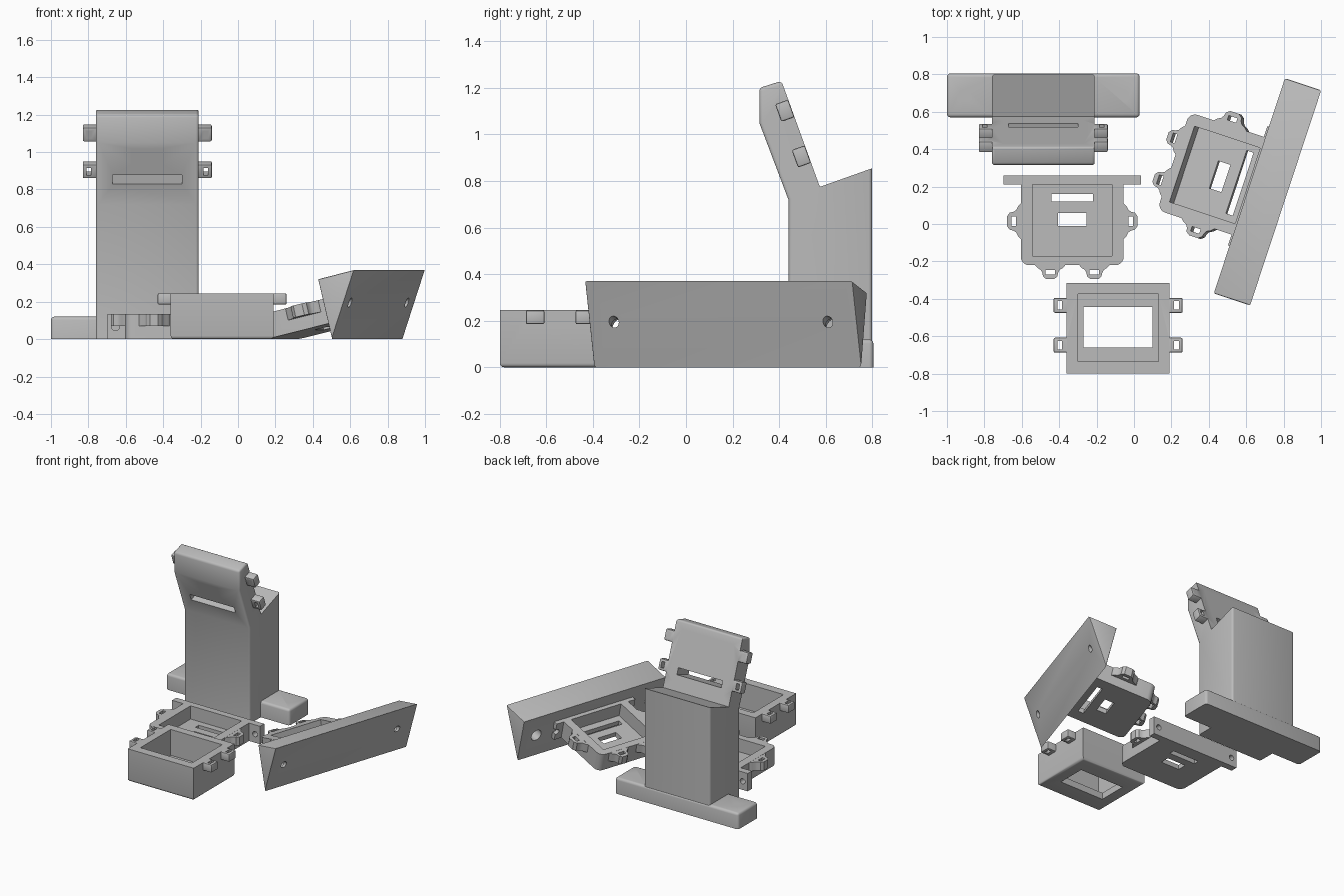
import bpy, bmesh, math
from mathutils import Matrix, Vector

if "Cube" in bpy.data.objects:
    bpy.data.objects.remove(bpy.data.objects["Cube"])

grey = bpy.data.materials.new("light_grey")
grey.diffuse_color = (0.5, 0.5, 0.5, 1)
grey.use_nodes = True
grey.node_tree.nodes["Principled BSDF"].inputs["Base Color"].default_value = grey.diffuse_color


def finish(bm, name, matrix=None):
    """Turn a bmesh into an object, placed with an optional matrix."""
    if matrix is not None:
        bm.transform(matrix)
    bmesh.ops.recalc_face_normals(bm, faces=bm.faces)
    me = bpy.data.meshes.new(name)
    bm.to_mesh(me)
    bm.free()
    me.materials.append(grey)
    ob = bpy.data.objects.new(name, me)
    bpy.context.collection.objects.link(ob)
    return ob


def prism(name, pts, z0, z1, matrix=None, bevel=0, segs=3, pick=None):
    """Extrude an XY outline from z0 to z1; pick chooses which edges to round."""
    bm = bmesh.new()
    face = bm.faces.new([bm.verts.new((x, y, z0)) for x, y in pts])
    res = bmesh.ops.extrude_face_region(bm, geom=[face])
    bmesh.ops.translate(bm, vec=(0, 0, z1 - z0),
                        verts=[v for v in res["geom"] if isinstance(v, bmesh.types.BMVert)])
    if bevel:
        edges = [e for e in bm.edges
                 if pick is None or pick((e.verts[0].co + e.verts[1].co) / 2,
                                         (e.verts[1].co - e.verts[0].co).normalized())]
        bmesh.ops.bevel(bm, geom=edges, offset=bevel, segments=segs, affect='EDGES', profile=0.5)
    return finish(bm, name, matrix)


def box(name, x0, x1, y0, y1, z0, z1, matrix=None, **kw):
    return prism(name, [(x0, y0), (x1, y0), (x1, y1), (x0, y1)], z0, z1, matrix, **kw)


def rod(name, a, b, r):
    a, b = Vector(a), Vector(b)
    bm = bmesh.new()
    bmesh.ops.create_cone(bm, cap_ends=True, segments=32, radius1=r, radius2=r, depth=(b - a).length)
    turn = (b - a).to_track_quat('Z', 'Y').to_matrix().to_4x4()
    return finish(bm, name, Matrix.Translation((a + b) / 2) @ turn)


def combine(ob, others, op):
    """Apply a boolean with every object in the list, then drop them."""
    for o in others:
        m = ob.modifiers.new("bool", 'BOOLEAN')
        m.operation, m.solver, m.object = op, 'EXACT', o
        bpy.context.view_layer.update()
        dg = bpy.context.evaluated_depsgraph_get()
        me = bpy.data.meshes.new_from_object(ob.evaluated_get(dg))
        ob.modifiers.clear()
        ob.data = me
        bpy.data.objects.remove(o)
    ob.data.materials.clear()
    ob.data.materials.append(grey)
    return ob


def smooth(ob):
    bpy.ops.object.select_all(action='DESELECT')
    ob.select_set(True)
    bpy.context.view_layer.objects.active = ob
    bpy.ops.object.shade_smooth_by_angle(angle=math.radians(32))


def basis(x, y, z, origin):
    return Matrix.Translation(origin) @ Matrix((x, y, z)).transposed().to_4x4()


def clips(half, rows, top, matrix):
    """Slotted side clips on both sides, hanging below local height top."""
    out = []
    for s in (-1, 1):
        for y in rows:
            xs = sorted((s * (half - 0.01), s * (half + 0.07)))
            hs = sorted((s * (half + 0.025), s * (half + 0.05)))
            c = box("clip", *xs, y - 0.04, y + 0.04, top - 0.06, top, matrix, bevel=0.008, segs=2)
            h = box("slot", *hs, y - 0.022, y + 0.022, top - 0.1, top + 0.04, matrix)
            out.append(combine(c, [h], 'DIFFERENCE'))
    return out


# ---- tower stand: column with leaning head, foot, back pocket and clips
side = [(0.44, 0), (0.8, 0), (0.8, 0.855), (0.575, 0.775), (0.41, 1.23),
        (0.315, 1.20), (0.315, 1.05), (0.44, 0.72)]
yz = basis(Vector((0, 1, 0)), Vector((0, 0, 1)), Vector((1, 0, 0)), (0, 0, 0))
tower = prism("tower_stand", side, -0.76, -0.21, yz, bevel=0.015,
              pick=lambda c, d: c.y > 0.01 and ((abs(d.z) < 0.1 and c.x < 0.78 and
                                                 not (c.x > 0.48 and c.y > 0.7) and
                                                 not (c.x > 0.42 and 0.8 < c.y < 1.1))
                                                or (abs(d.z) > 0.9 and c.y > 1.15)
                                                or (c.x > 0.78 and abs(d.y) > 0.9)))
foot = box("foot", -1, 0.03, 0.57, 0.805, 0, 0.12, bevel=0.018, pick=lambda c, d: c.z > 0.03)
combine(tower, [foot], 'UNION')
lean = Vector((0, -0.341, 0.94)).normalized()
out = Vector((0, 0.94, 0.341)).normalized()
head = basis(Vector((-1, 0, 0)), lean, out, (-0.485, 0.41, 1.23))
combine(tower, clips(0.275, (-0.125, -0.334), 0, head), 'UNION')
combine(tower, [
    box("pocket", -0.215, 0.215, -0.42, -0.06, -0.105, 0.05, head),
    box("window", -0.083, 0.083, -0.26, -0.17, -0.3, 0, head),
    box("slit", -0.185, 0.185, -0.372, -0.322, -0.3, 0, head),
    rod("hole", (-0.91, 0.69, -0.1), (-0.91, 0.69, 0.3), 0.031),
    rod("hole", (-0.055, 0.69, -0.1), (-0.055, 0.69, 0.3), 0.031)], 'DIFFERENCE')
smooth(tower)

# ---- open box lid with a window in its floor
here = Matrix.Translation((-0.085, 0, 0))
lid = box("window_lid", -0.275, 0.275, -0.80, -0.315, 0, 0.245, here, bevel=0.018,
          pick=lambda c, d: c.z < 0.01)
combine(lid, clips(0.275, (-0.435, -0.648), 0.245, here), 'UNION')
combine(lid, [box("cavity", -0.215, 0.215, -0.735, -0.375, 0.05, 0.4, here),
              box("window", -0.185, 0.185, -0.66, -0.445, -0.1, 0.1, here)], 'DIFFERENCE')
smooth(lid)


# ---- shallow tray with rounded lugs and a mounting flange
def tray(name, slit_half, flange_half, matrix):
    body = box(name, -0.275, 0.275, -0.22, 0.24, 0, 0.135, bevel=0.045, segs=5,
               pick=lambda c, d: abs(d.z) > 0.9 and c.y < 0)
    flange = box("flange", -flange_half, flange_half, 0.21, 0.26, 0, 0.135)
    half = [(-0.02, 0.10), (0.0, 0.095), (0.015, 0.08), (0.025, 0.06), (0.04, 0.05),
            (0.06, 0.045), (0.075, 0.025)]
    outline = half + [(u, -v) for u, v in reversed(half)]
    lugs, slots = [], []
    for x, y, ang, w in ((0.275, 0.015, 0, 1), (-0.275, 0.015, math.pi, 1),
                         (0.118, -0.22, -math.pi / 2, 0.85), (-0.118, -0.22, -math.pi / 2, 0.85)):
        m = Matrix.Translation((x, y, 0)) @ Matrix.Rotation(ang, 4, 'Z')
        lugs.append(prism("lug", [(u, v * w) for u, v in outline], 0.07, 0.134, m))
        slots.append(box("slot", 0.025, 0.05, -0.025, 0.025, 0, 0.3, m))
        # keep the slot cutter clear of the body walls
    combine(body, [flange] + lugs, 'UNION')
    combine(body, slots + [
        box("cavity", -0.213, 0.213, -0.17, 0.21, 0.035, 0.3),
        box("window", -0.077, 0.077, -0.01, 0.06, -0.1, 0.2),
        box("slit", -slit_half, slit_half, 0.12, 0.16, -0.1, 0.2),
        rod("hole", (0.325, 0.1, 0.065), (0.325, 0.4, 0.065), 0.02),
        rod("hole", (-0.325, 0.1, 0.065), (-0.325, 0.4, 0.065), 0.02)], 'DIFFERENCE')
    body.data.transform(matrix)
    smooth(body)
    return body


tray("flat_tray", 0.11, 0.3675, Matrix.Translation((-0.33, 0, 0)))

# ---- slanted wedge bar with the tilted tray resting against it
P = Vector((0.95, -0.314, 0)).normalized()
L = Vector((0.314, 0.95, 0)).normalized()
Z = Vector((0, 0, 1))
bar = prism("wedge_bar", [(0.726, 0.37), (0.60, 0.0), (0.5215, 0.32)], 0, 1.2116,
            basis(P, Z, -L, L * 0.993), bevel=0.008, segs=2,
            pick=lambda c, d: abs(d.z) < 0.5)
axis = (P * 0.972 + Z * 0.235).normalized()
holes = []
for l in (-0.106, 0.862):
    mid = P * 0.666 + L * l + Z * 0.195
    holes.append(rod("hole", mid - axis * 0.3, mid + axis * 0.1, 0.022))
    holes.append(rod("counterbore", mid - axis * 0.3, mid - axis * 0.04, 0.042))
combine(bar, holes, 'DIFFERENCE')
smooth(bar)

t = math.radians(13.5)
up_y = P * math.cos(t) + Z * math.sin(t)
up_z = Z * math.cos(t) - P * math.sin(t)
tray("tilted_tray", 0.177, 0.335, basis(-L, up_y, up_z, P * 0.34 + L * 0.385 + Z * 0.0514))
